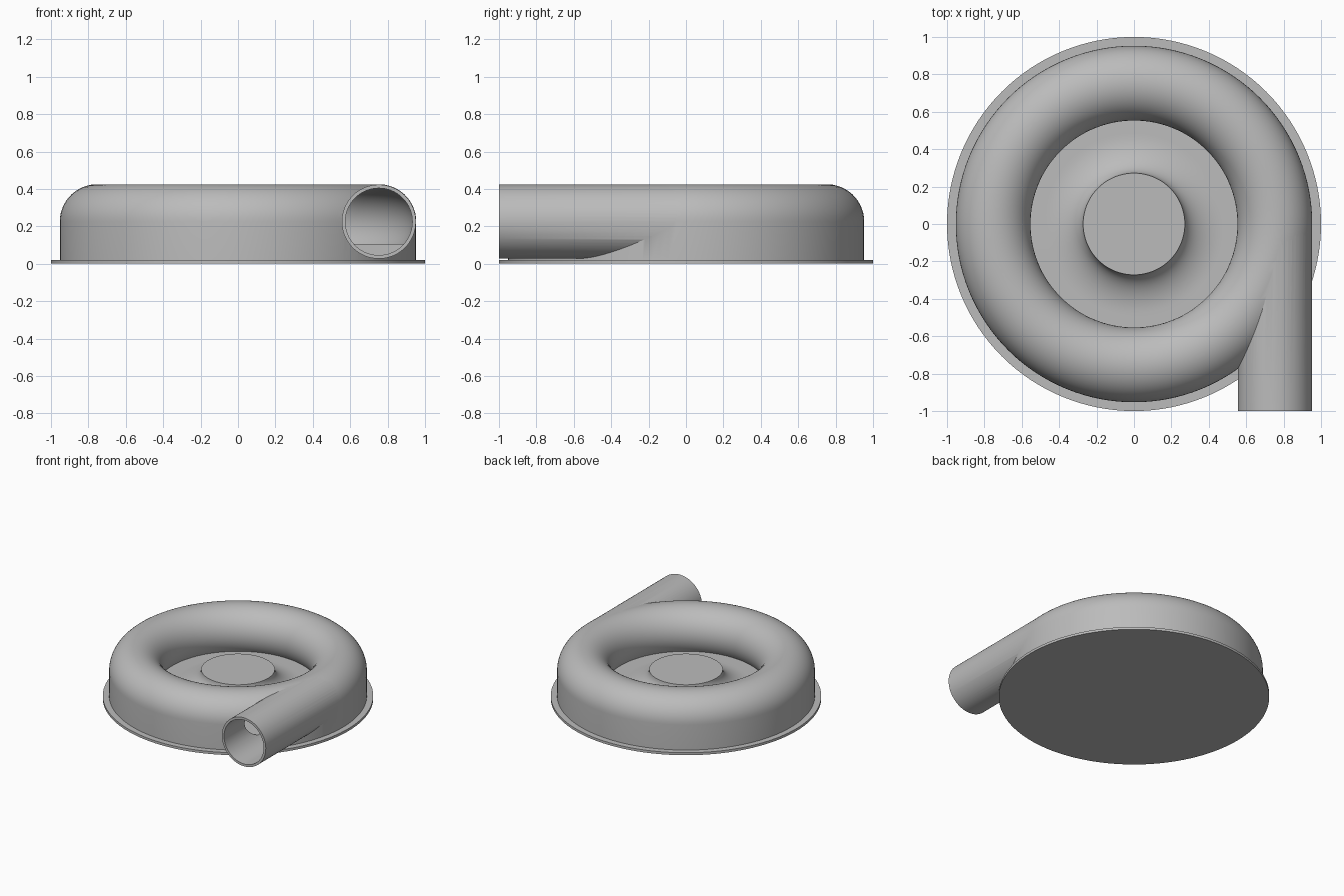
import bpy, bmesh
from math import sin, cos, pi, radians, asin
from mathutils import Matrix, Vector

cube = bpy.data.objects.get("Cube")
if cube:
    bpy.data.objects.remove(cube, do_unlink=True)

grey = bpy.data.materials.new("cast_grey")
grey.use_nodes = True
grey.diffuse_color = (0.5, 0.5, 0.5, 1)
grey.node_tree.nodes["Principled BSDF"].inputs["Base Color"].default_value = (0.5, 0.5, 0.5, 1)

RING, TUBE, MID = 0.753, 0.2, 0.225      # volute ring radius, tube radius, tube height
LUMEN, FLOOR = 0.18, 0.105               # hollow radius and chamber floor height


def finish(name, bm):
    bmesh.ops.remove_doubles(bm, verts=bm.verts, dist=1e-5)
    bmesh.ops.recalc_face_normals(bm, faces=bm.faces)
    mesh = bpy.data.meshes.new(name)
    bm.to_mesh(mesh)
    bm.free()
    mesh.materials.append(grey)
    obj = bpy.data.objects.new(name, mesh)
    bpy.context.collection.objects.link(obj)
    return obj


def revolve(name, profile, closed=False, steps=128):
    bm = bmesh.new()
    verts = [bm.verts.new((r, 0, z)) for r, z in profile]
    edges = [bm.edges.new(pair) for pair in zip(verts, verts[1:])]
    if closed:
        edges.append(bm.edges.new((verts[-1], verts[0])))
    bmesh.ops.spin(bm, geom=verts + edges, cent=(0, 0, 0), axis=(0, 0, 1),
                   angle=2 * pi, steps=steps)
    return finish(name, bm)


def cylinder_y(name, radius, y0, y1):
    bm = bmesh.new()
    place = Matrix.Translation(Vector((RING, (y0 + y1) / 2, MID))) @ Matrix.Rotation(pi / 2, 4, 'X')
    bmesh.ops.create_cone(bm, cap_ends=True, segments=64, radius1=radius, radius2=radius,
                          depth=y1 - y0, matrix=place)
    return finish(name, bm)


def arc(cx, cz, rx, rz, start, end, count):
    return [(cx + rx * cos(start + (end - start) * i / count),
             cz + rz * sin(start + (end - start) * i / count)) for i in range(count + 1)]


def combine(target, tool, operation):
    tool.hide_render = True
    mod = target.modifiers.new(operation.lower(), 'BOOLEAN')
    mod.operation, mod.solver, mod.object = operation, 'EXACT', tool
    bpy.context.view_layer.objects.active = target
    bpy.ops.object.modifier_apply(modifier=mod.name)
    bpy.data.objects.remove(tool, do_unlink=True)


def smooth(obj):
    bpy.ops.object.select_all(action='DESELECT')
    obj.select_set(True)
    bpy.context.view_layer.objects.active = obj
    bpy.ops.object.shade_smooth_by_angle(angle=radians(30))


# Back plate flange
flange = revolve("base_flange", [(0, 0), (1, 0), (1, 0.02), (0, 0.02)])

# Casing: skirt, ring, recessed floor and flared hub in one profile
under = pi + asin((MID - FLOOR) / TUBE)
profile = [(0, 0.01), (RING + TUBE, 0.01)]
profile += arc(RING, MID, TUBE, TUBE, 0, under, 32)
profile += arc(0.482, 0.235, 0.21, 0.235 - FLOOR, 1.5 * pi, pi, 14)
profile += [(0, 0.235)]
casing = revolve("volute_casing", profile)

# Outlet pipe, then the hollow chamber and bore
combine(casing, cylinder_y("outlet_pipe", 0.198, -1, 0), 'UNION')
dip = asin((MID - FLOOR) / LUMEN)
chamber = revolve("chamber_cutter", arc(RING, MID, LUMEN, LUMEN, -dip, pi + dip, 32), closed=True)
combine(casing, chamber, 'DIFFERENCE')
combine(casing, cylinder_y("bore_cutter", 0.179, -1.1, 0.01), 'DIFFERENCE')

for part in (flange, casing):
    smooth(part)
